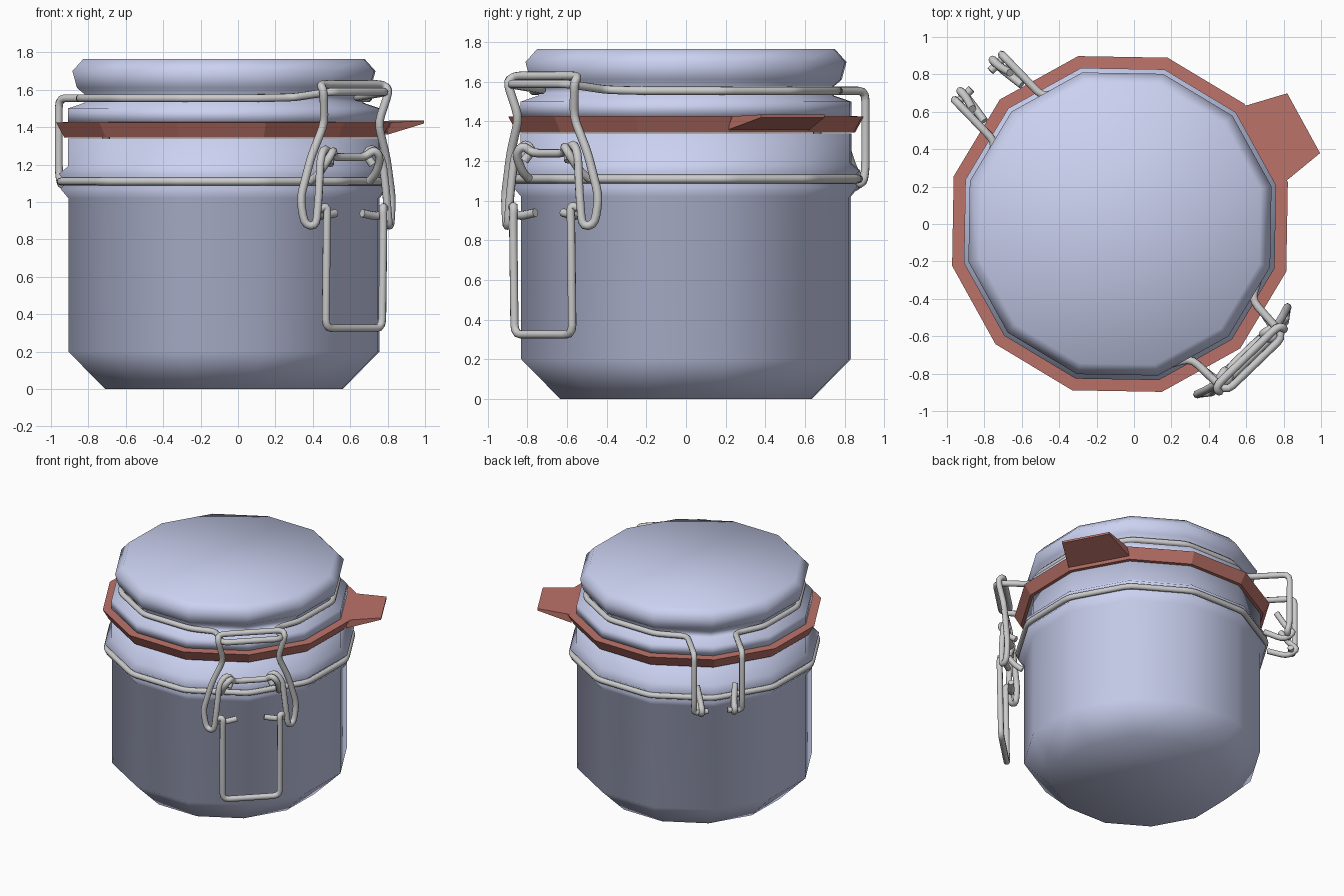
import bpy
from math import sin, cos, radians
from mathutils import Vector

if "Cube" in bpy.data.objects:
    bpy.data.objects.remove(bpy.data.objects["Cube"])

# Local frame: +x points at the clamp, the hinge is at -x
TURN, CENTRE = radians(-46), (-0.075, 0, 0)
SIDES, WIRE = 12, 0.022


def colour(name, rgb):
    m = bpy.data.materials.new(name)
    m.diffuse_color = (*rgb, 1)
    m.use_nodes = True
    m.node_tree.nodes["Principled BSDF"].inputs["Base Color"].default_value = m.diffuse_color
    return m


GLASS = colour("blue_glass", (0.6, 0.64, 0.88))
RUBBER = colour("red_rubber", (0.5, 0.17, 0.14))


def place(o):
    o.rotation_euler[2] = TURN
    o.location = CENTRE


def mesh_object(name, verts, faces, mat, smooth):
    me = bpy.data.meshes.new(name)
    me.from_pydata(verts, [], faces)
    me.materials.append(mat)
    for p in me.polygons:
        p.use_smooth = smooth
    o = bpy.data.objects.new(name, me)
    bpy.context.collection.objects.link(o)
    place(o)
    return o


def polar(r, deg, z):
    return (r * cos(radians(deg)), r * sin(radians(deg)), z)


def lathe(name, profile, mat, smooth=True, closed=False):
    """Revolve (radius, z) points, listed from the bottom outside upwards."""
    n, rows = SIDES, len(profile)
    verts = [polar(r, 360 * i / n, z) for r, z in profile for i in range(n)]
    faces = []
    for j in range(rows if closed else rows - 1):
        a, b = j * n, (j + 1) % rows * n
        faces += [(a + i, a + (i + 1) % n, b + (i + 1) % n, b + i) for i in range(n)]
    if not closed:
        faces += [tuple(reversed(range(n))), tuple(range((rows - 1) * n, rows * n))]
    return mesh_object(name, verts, faces, mat, smooth)


def soften(pts, cyclic):
    """Round each bend of a path with a small quadratic arc."""
    p = [Vector(q) for q in pts]
    out = []
    for i, c in enumerate(p):
        if not cyclic and i in (0, len(p) - 1):
            out.append(c)
            continue
        a, b = p[i - 1] - c, p[(i + 1) % len(p)] - c
        a = c + a.normalized() * min(0.05, a.length * 0.42)
        b = c + b.normalized() * min(0.05, b.length * 0.42)
        out += [a * (1 - t) ** 2 + c * 2 * t * (1 - t) + b * t * t for t in (0, 0.33, 0.67, 1)]
    return out


def wire(name, pts, cyclic=False):
    pts = soften(pts, cyclic)
    cu = bpy.data.curves.new(name, 'CURVE')
    cu.dimensions = '3D'
    cu.bevel_depth, cu.bevel_resolution, cu.use_fill_caps = WIRE, 2, True
    s = cu.splines.new('POLY')
    s.points.add(len(pts) - 1)
    for k, q in zip(s.points, pts):
        k.co = (*q, 1)
    s.use_cyclic_u = cyclic
    o = bpy.data.objects.new(name, cu)
    bpy.context.collection.objects.link(o)
    place(o)
    bpy.ops.object.select_all(action='DESELECT')
    o.select_set(True)
    bpy.context.view_layer.objects.active = o
    bpy.ops.object.convert(target='MESH')
    bpy.ops.object.shade_smooth_by_angle(angle=radians(60))


def flip(pts):
    return [(x, -y, z) for x, y, z in pts]


def mirrored(half):
    """Complete a path that ends near y = 0 with its mirror image."""
    return half + flip(half)[::-1]


# Glass jar with a thin wall and a grooved collar
lathe("jar", [(0.655, 0), (0.857, 0.2), (0.857, 1.02), (0.90, 1.07), (0.87, 1.11),
              (0.91, 1.15), (0.86, 1.19), (0.86, 1.34), (0.80, 1.34), (0.80, 0.22),
              (0.63, 0.05)], GLASS)

# Glass lid with flange, wire groove and bevelled top
lathe("lid", [(0.86, 1.425), (0.86, 1.50), (0.77, 1.53), (0.76, 1.57), (0.81, 1.61),
              (0.835, 1.70), (0.775, 1.765)], GLASS)

# Rubber seal and its pull tab
lathe("seal_ring", [(0.88, 1.345), (0.925, 1.425), (0.80, 1.43), (0.76, 1.345)],
      RUBBER, False, True)
plan = [(0.90, 60), (1.135, 65.5), (1.135, 84), (0.90, 90)]
low, high = (1.36, 1.42, 1.42, 1.36), (1.425, 1.435, 1.435, 1.425)
verts = [polar(r, a, z) for zs in (low, high) for (r, a), z in zip(plan, zs)]
sides = [(i, (i + 1) % 4, (i + 1) % 4 + 4, i + 4) for i in range(4)]
mesh_object("seal_tab", verts, [(3, 2, 1, 0), (4, 5, 6, 7)] + sides, RUBBER, False)

# Lid bail: hinge legs, two arcs in the groove and the front bar
wire("lid_bail", mirrored(
    [(-1.07, 0.07, 1.09), (-1.07, 0.175, 1.08), (-1.09, 0.175, 1.15), (-1.09, 0.175, 1.555),
     (-0.77, 0.175, 1.555)]
    + [polar(0.795, a, 1.555) for a in (150, 120, 90, 60, 30)]
    + [(0.78, 0.225, 1.56), (1.04, 0.215, 1.59)]))

# Collar wire around the jar neck
wire("collar_wire", [polar(0.90, 30 * i, 1.11) for i in range(SIDES)], True)

# Clamp link: hooked over the bail, necked in, then spread around the lever
wire("clamp_link", mirrored(
    [(0.98, 0.16, 1.20), (0.95, 0.13, 1.26), (0.96, 0.18, 1.29), (0.98, 0.23, 1.23),
     (0.99, 0.25, 1.05), (0.99, 0.27, 0.87), (0.95, 0.32, 0.88), (0.94, 0.34, 1.02),
     (0.96, 0.28, 1.24), (0.98, 0.20, 1.42), (1.02, 0.245, 1.60), (0.98, 0.235, 1.63)]))

# Pivot rod, with hooks back to the collar wire
wire("pivot_rod", mirrored(
    [(0.89, 0.22, 1.11), (0.95, 0.21, 1.15), (1.01, 0.19, 1.24), (1.00, 0.15, 1.28),
     (0.96, 0.12, 1.24)]))

# Locking lever
wire("lever", mirrored(
    [(0.96, 0.10, 0.94), (0.97, 0.22, 0.92), (0.98, 0.25, 0.96), (1.01, 0.205, 0.98),
     (1.01, 0.21, 0.90), (1.00, 0.21, 0.325)]))

# Hinge hooks from the collar wire around the bail ends
hook = [(-0.90, 0.14, 1.11), (-1.04, 0.12, 1.05), (-1.12, 0.12, 1.10),
        (-1.06, 0.12, 1.15), (-0.99, 0.14, 1.26)]
wire("hinge_hook_left", hook)
wire("hinge_hook_right", flip(hook))
